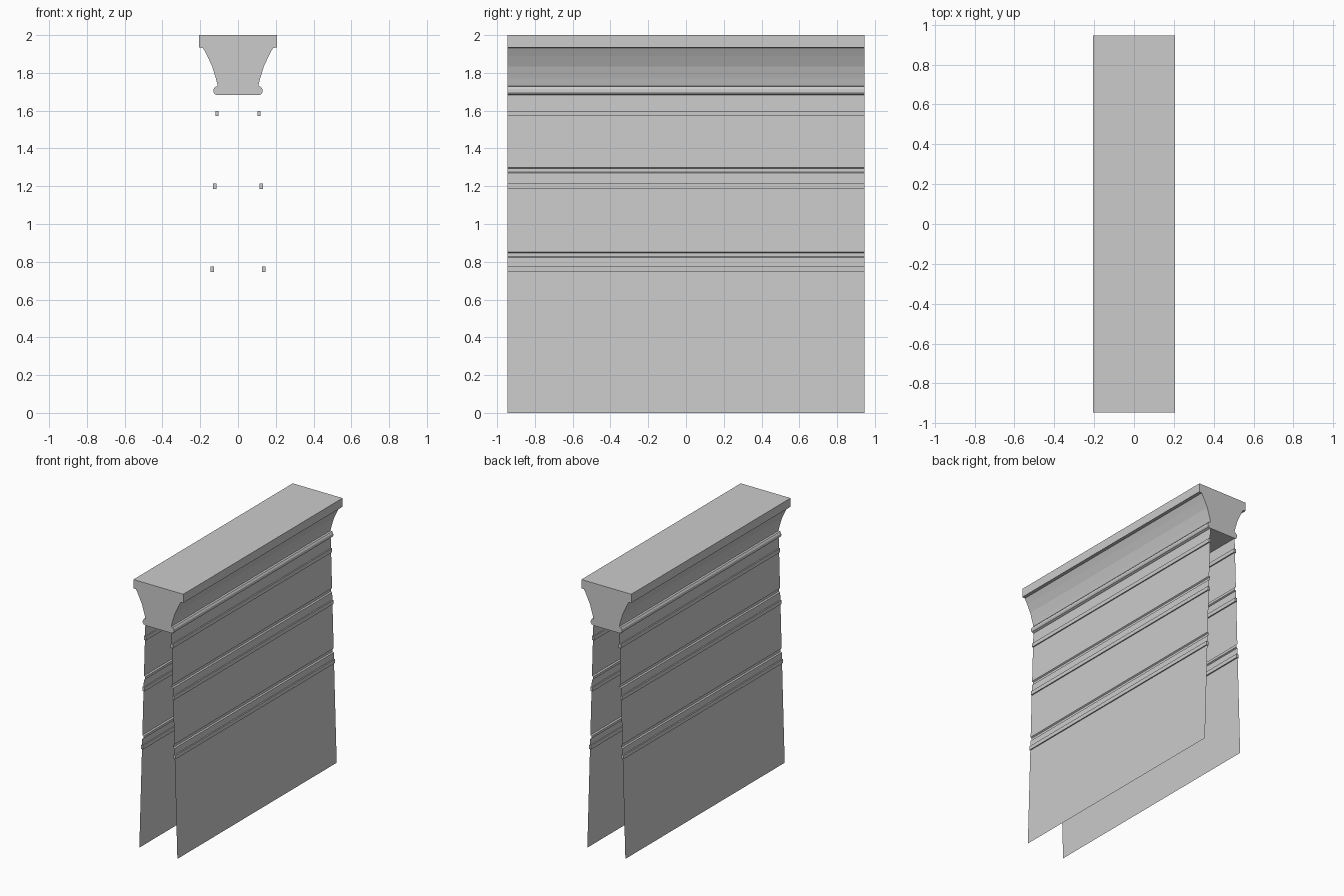
import bpy, bmesh

HALF_LEN = 0.945

if "Cube" in bpy.data.objects:
    bpy.data.objects.remove(bpy.data.objects["Cube"])

stone = bpy.data.materials.new("grey_stone")
stone.use_nodes = True
GREY = (0.6, 0.6, 0.6, 1)
stone.diffuse_color = GREY
stone.node_tree.nodes["Principled BSDF"].inputs["Base Color"].default_value = GREY


def extrude_profile(name, profile, closed):
    """Sweep an (x, z) profile along y, as a capped solid or an open sheet."""
    bm = bmesh.new()
    front = [bm.verts.new((x, -HALF_LEN, z)) for x, z in profile]
    back = [bm.verts.new((x, HALF_LEN, z)) for x, z in profile]
    n = len(profile)
    for i in range(n if closed else n - 1):
        j = (i + 1) % n
        bm.faces.new((front[i], front[j], back[j], back[i]))
    if closed:
        bm.faces.new(front)
        bm.faces.new(back[::-1])
        bmesh.ops.recalc_face_normals(bm, faces=bm.faces)
    mesh = bpy.data.meshes.new(name)
    bm.to_mesh(mesh)
    bm.free()
    mesh.materials.append(stone)
    obj = bpy.data.objects.new(name, mesh)
    bpy.context.collection.objects.link(obj)


def wall_x(z):
    return 0.158 - 0.0295 * z


# Cornice: flat top band, hollow cove and a rounded bead below
half = [(0.207, 2.0), (0.207, 1.935), (0.185, 1.932), (0.163, 1.89),
        (0.137, 1.835), (0.117, 1.77), (0.107, 1.73), (0.12, 1.727),
        (0.129, 1.714), (0.13, 1.7), (0.124, 1.688), (0.112, 1.682)]
extrude_profile("cornice", half + [(-x, z) for x, z in reversed(half)], True)

# Tapered side walls with two shallow grooves each
wall = [(wall_x(0), 0)]
for top in (0.852, 1.3):
    for drop, depth in ((0.03, 0), (0.025, 0.01), (0.006, 0.01), (0, 0)):
        wall.append((wall_x(top - drop) - depth, top - drop))
wall.append((wall_x(1.684), 1.684))

for side, s in (("left", 1), ("right", -1)):
    points = [(s * x, z) for x, z in wall]
    # Order the points so that each sheet faces outward
    extrude_profile(side + "_wall", points[::-s], False)

    # Square rails along the wall
    for label, z in (("lower", 0.76), ("middle", 1.2), ("upper", 1.585)):
        x, w, h = s * wall_x(z), 0.009, 0.0145
        rail = [(x - w, z - h), (x + w, z - h), (x + w, z + h), (x - w, z + h)]
        extrude_profile(f"{side}_{label}_rail", rail, True)
